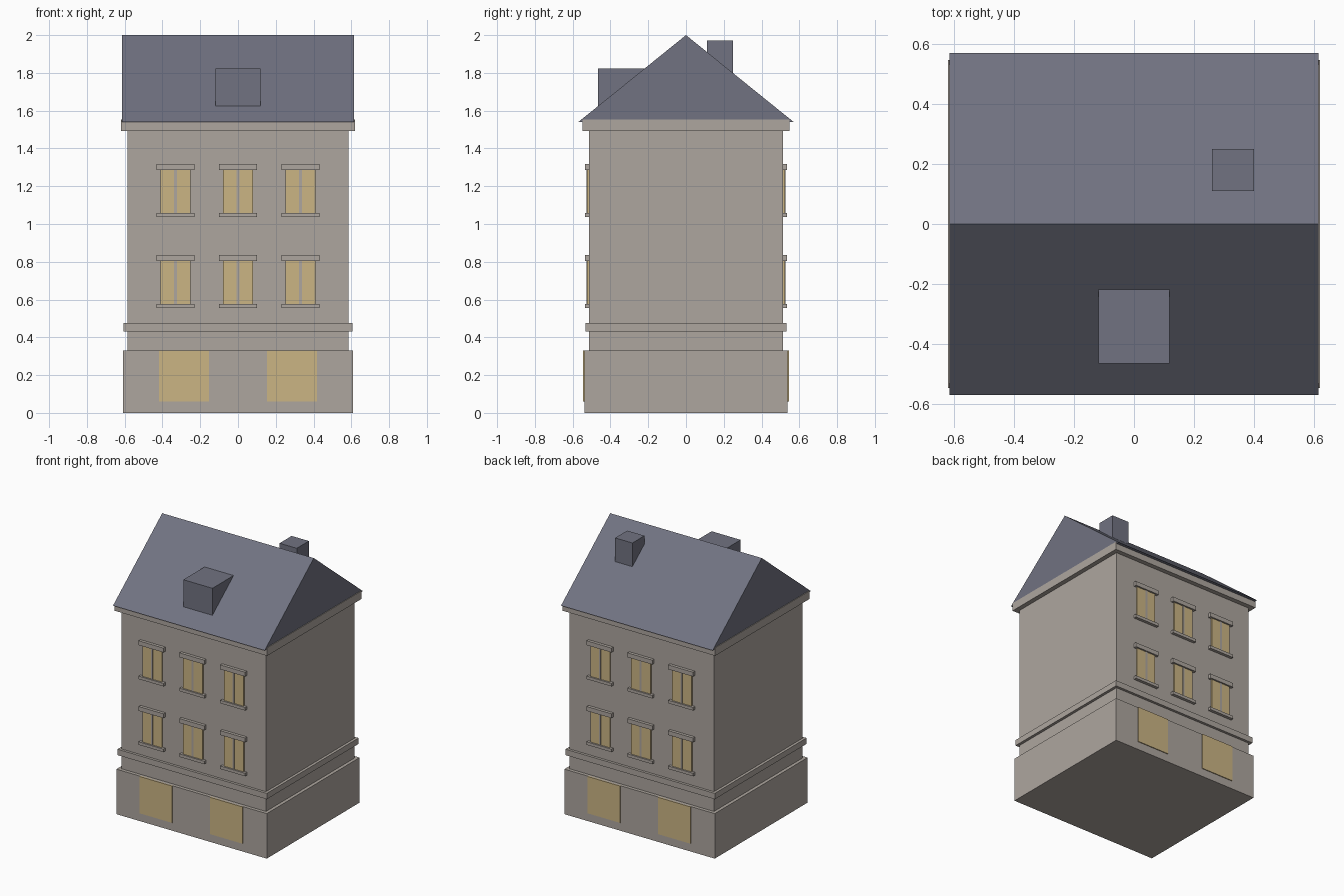
import bpy
import bmesh

cube = bpy.data.objects.get("Cube")
if cube:
    bpy.data.objects.remove(cube, do_unlink=True)


def material(name, rgb):
    m = bpy.data.materials.new(name)
    m.use_nodes = True
    m.diffuse_color = (*rgb, 1)
    m.node_tree.nodes["Principled BSDF"].inputs["Base Color"].default_value = (*rgb, 1)
    return m


STONE = material("warm grey stone", (0.42, 0.38, 0.345))
SLATE = material("blue grey slate", (0.165, 0.17, 0.22))
GLASS = material("warm lit glass", (0.60, 0.46, 0.23))


def finish(name, bm, mat):
    bmesh.ops.recalc_face_normals(bm, faces=bm.faces)
    mesh = bpy.data.meshes.new(name)
    bm.to_mesh(mesh)
    bm.free()
    mesh.materials.append(mat)
    ob = bpy.data.objects.new(name, mesh)
    bpy.context.collection.objects.link(ob)
    return ob


def box(name, x, y, z, mat):
    """Box from (min, max) pairs along each axis."""
    bm = bmesh.new()
    bmesh.ops.create_cube(bm, size=1)
    for v in bm.verts:
        v.co = [span[int(c > 0)] for span, c in zip((x, y, z), v.co)]
    return finish(name, bm, mat)


def block(name, half_x, half_y, z, mat):
    return box(name, (-half_x, half_x), (-half_y, half_y), z, mat)


def facade_box(name, cx, half, depth, z, side, mat):
    """Piece fixed to the front (side -1) or back (side 1) wall."""
    y = sorted(side * d for d in depth)
    return box(name, (cx - half, cx + half), y, z, mat)


# Walls and mouldings
block("ground_floor", 0.61, 0.538, (0, 0.33), STONE)
block("upper_walls", 0.586, 0.513, (0.3, 1.51), STONE)
block("string_course", 0.606, 0.532, (0.432, 0.475), STONE)
block("cornice", 0.62, 0.547, (1.493, 1.552), STONE)

# Gabled roof
bm = bmesh.new()
profile = [(-0.57, 1.54), (0.57, 1.54), (0, 2)]
gable = bm.faces.new([bm.verts.new((-0.615, y, z)) for y, z in profile])
side = bmesh.ops.extrude_face_region(bm, geom=[gable])
bmesh.ops.translate(bm, vec=(1.23, 0, 0),
                    verts=[g for g in side["geom"] if isinstance(g, bmesh.types.BMVert)])
finish("roof", bm, SLATE)

# Dormer and chimney
box("dormer", (-0.118, 0.118), (-0.465, -0.1), (1.615, 1.823), SLATE)
box("chimney", (0.26, 0.4), (0.11, 0.25), (1.7, 1.972), SLATE)

# Openings on both long walls
for label, s in (("front", -1), ("back", 1)):
    for cx in (-0.285, 0.285):
        facade_box(f"{label}_shop_window", cx, 0.132, (0.53, 0.544), (0.06, 0.33), s, GLASS)
    for base in (0.555, 1.037):
        for cx in (-0.331, 0, 0.331):
            opening = (base + 0.02, base + 0.25)
            facade_box(f"{label}_sill", cx, 0.101, (0.5, 0.535), (base, base + 0.022), s, STONE)
            facade_box(f"{label}_lintel", cx, 0.101, (0.5, 0.535), (base + 0.249, base + 0.281), s, STONE)
            facade_box(f"{label}_window", cx, 0.079, (0.5, 0.523), opening, s, GLASS)
            facade_box(f"{label}_mullion", cx, 0.007, (0.5, 0.527), opening, s, STONE)
